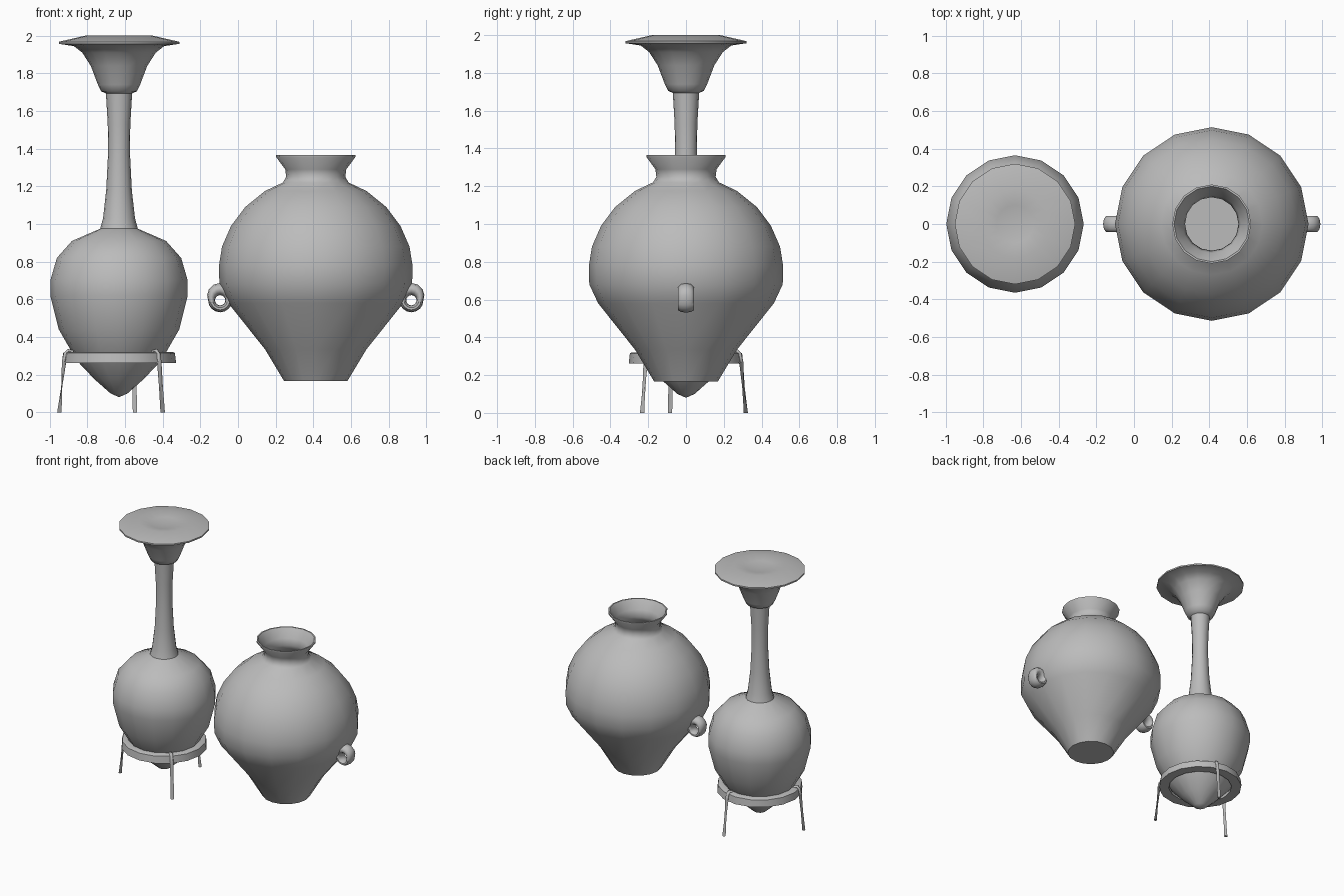
import bpy, bmesh, math
from mathutils import Vector

cube = bpy.data.objects.get("Cube")
if cube:
    bpy.data.objects.remove(cube, do_unlink=True)

clay = bpy.data.materials.new("grey clay")
clay.use_nodes = True
clay.diffuse_color = (0.5, 0.5, 0.5, 1)
clay.node_tree.nodes["Principled BSDF"].inputs["Base Color"].default_value = (0.5, 0.5, 0.5, 1)

VASE_X, JAR_X = -0.632, 0.413


def finish(bm, name, location, angle=45):
    bmesh.ops.remove_doubles(bm, verts=bm.verts, dist=0.0001)
    bmesh.ops.recalc_face_normals(bm, faces=bm.faces)
    mesh = bpy.data.meshes.new(name)
    bm.to_mesh(mesh)
    bm.free()
    mesh.materials.append(clay)
    obj = bpy.data.objects.new(name, mesh)
    bpy.context.collection.objects.link(obj)
    obj.location = location
    bpy.ops.object.select_all(action="DESELECT")
    obj.select_set(True)
    bpy.context.view_layer.objects.active = obj
    bpy.ops.object.shade_smooth_by_angle(angle=math.radians(angle))
    return obj


def bridge(bm, rings, closed=False):
    """Join successive vertex rings with quads."""
    pairs = list(zip(rings, rings[1:]))
    if closed:
        pairs.append((rings[-1], rings[0]))
    for a, b in pairs:
        n = len(a)
        for i in range(n):
            j = (i + 1) % n
            bm.faces.new((a[i], a[j], b[j], b[i]))


def lathe(name, profile, x, closed=False, sides=16):
    bm = bmesh.new()
    turns = [2 * math.pi * i / sides for i in range(sides)]
    rings = [[bm.verts.new((r * math.cos(t), r * math.sin(t), z)) for t in turns]
             for r, z in profile]
    bridge(bm, rings, closed)
    bmesh.ops.dissolve_degenerate(bm, dist=0.0001, edges=bm.edges)
    return finish(bm, name, (x, 0, 0))


# Tall bottle with a pointed foot and a wide dished mouth
lathe("tall_bottle", [
    (0, 0.08), (0.045, 0.1), (0.13, 0.175), (0.225, 0.275), (0.32, 0.44),
    (0.365, 0.62), (0.365, 0.7), (0.33, 0.82), (0.25, 0.91), (0.1, 0.975),
    (0.085, 1.03), (0.068, 1.18), (0.058, 1.38), (0.06, 1.53), (0.07, 1.7)], VASE_X)
lathe("bottle_mouth", [
    (0.06, 1.69), (0.095, 1.705), (0.112, 1.74), (0.15, 1.84), (0.195, 1.91),
    (0.24, 1.945), (0.32, 1.957), (0.32, 1.968), (0.18, 2.0), (0.1, 1.985),
    (0, 1.978)], VASE_X)

# Stand: ring and three splayed legs hooked over it
lathe("stand_ring", [
    (0.303, 0.262), (0.297, 0.315), (0.285, 0.321), (0.235, 0.321), (0.23, 0.262)],
    VASE_X, closed=True)


def stand_leg(index):
    turn = math.radians(75 + 120 * index)
    out = Vector((math.cos(turn), math.sin(turn), 0))
    side = Vector((-math.sin(turn), math.cos(turn), 0))
    path = [(0.328, 0), (0.302, 0.27), (0.293, 0.31), (0.28, 0.325), (0.255, 0.318)]
    bm = bmesh.new()
    rings = []
    for k, (r, z) in enumerate(path):
        a, b = path[max(k - 1, 0)], path[min(k + 1, len(path) - 1)]
        along = (out * (b[0] - a[0]) + Vector((0, 0, b[1] - a[1]))).normalized()
        across = along.cross(side)
        if k == 0:
            across = out
        rings.append([bm.verts.new(out * r + Vector((0, 0, z)) + 0.012 * (
            side * math.cos(t) + across * math.sin(t)))
            for t in [math.pi * i / 4 for i in range(8)]])
    bridge(bm, rings)
    bm.faces.new(rings[0])
    bm.faces.new(rings[-1])
    finish(bm, f"stand_leg_{index + 1}", (VASE_X, 0, 0))


for index in range(3):
    stand_leg(index)

# Wide jar, hollow, with a flared lip
lathe("wide_jar", [
    (0, 0.165), (0.168, 0.165), (0.27, 0.335), (0.465, 0.58), (0.512, 0.68),
    (0.514, 0.78), (0.498, 0.88), (0.45, 0.99), (0.375, 1.09), (0.27, 1.175),
    (0.175, 1.22), (0.157, 1.25), (0.162, 1.29), (0.21, 1.355), (0.21, 1.366),
    (0.2, 1.366), (0.155, 1.3), (0.142, 1.25), (0.165, 1.205), (0.36, 1.07),
    (0.48, 0.86), (0.49, 0.69), (0.25, 0.35), (0.15, 0.19), (0, 0.19)], JAR_X)


# Lug handles: loops thicker towards the top
def lug_handle(name, mirror):
    bm = bmesh.new()
    rings = []
    for i in range(16):
        a = math.pi * i / 8
        inner, outer = 0.027, 0.064 + 0.028 * max(0, math.sin(a))
        middle, half = (inner + outer) / 2, (outer - inner) / 2
        ring = []
        for j in range(10):
            t = math.pi * j / 5
            r = middle + half * math.cos(t)
            ring.append(bm.verts.new((
                mirror * (0.508 + r * math.cos(a)), 0.045 * math.sin(t), r * math.sin(a))))
        rings.append(ring)
    bridge(bm, rings, closed=True)
    finish(bm, name, (JAR_X, 0, 0.595), 60)


lug_handle("left_handle", 1)
lug_handle("right_handle", -1)
